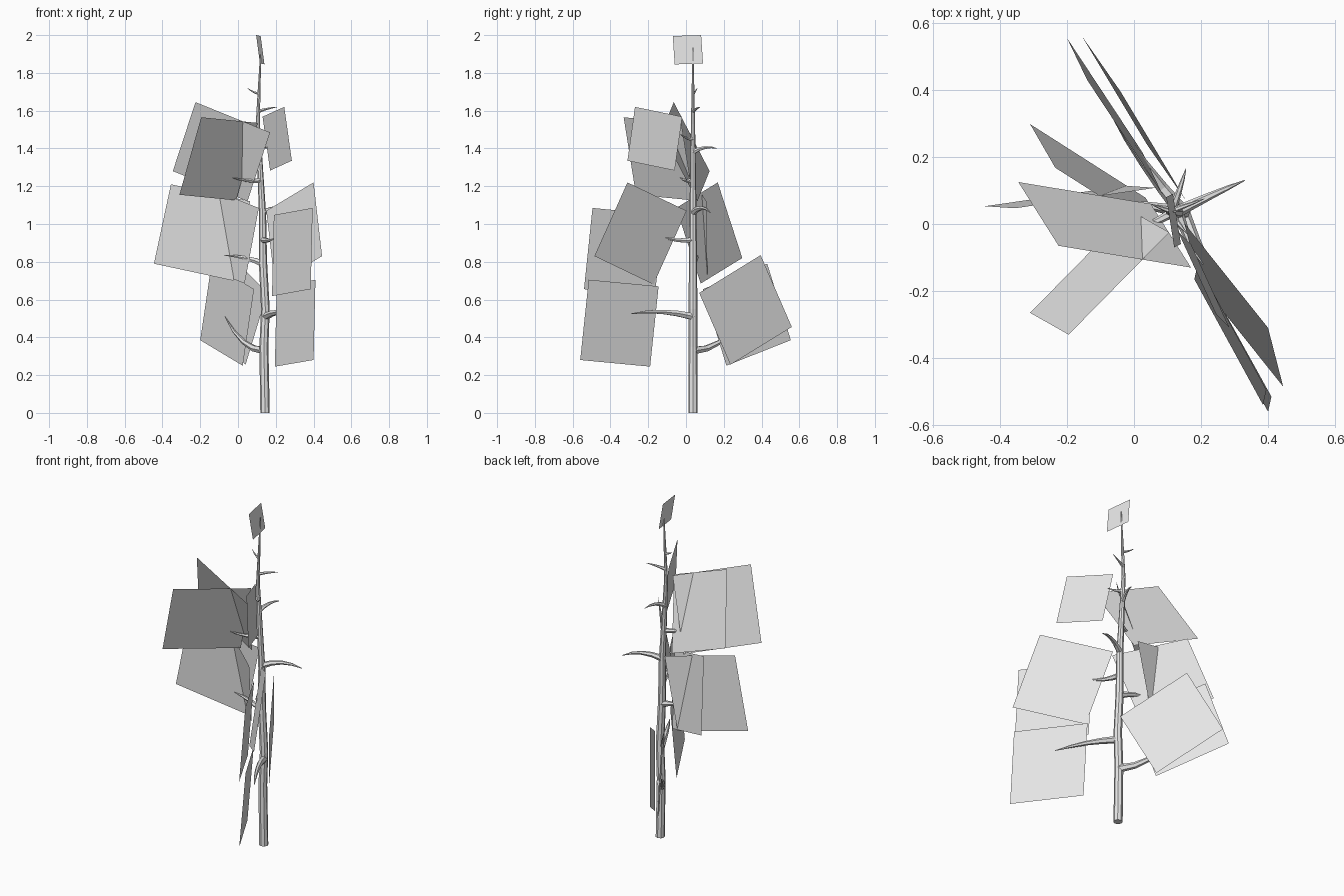
import bpy, bmesh, math
from mathutils import Vector

grey = bpy.data.materials.new("pale_grey")
grey.diffuse_color = (0.8, 0.8, 0.8, 1)


def finish(name, bm):
    mesh = bpy.data.meshes.new(name)
    bm.to_mesh(mesh)
    bm.free()
    mesh.materials.append(grey)
    ob = bpy.data.objects.new(name, mesh)
    bpy.context.collection.objects.link(ob)
    return ob


def tube(name, path, radii, sides):
    """Tapered tube following a path of points."""
    bm = bmesh.new()
    pts = [Vector(p) for p in path]
    rings = []
    for i, p in enumerate(pts):
        d = (pts[min(i + 1, len(pts) - 1)] - pts[max(i - 1, 0)]).normalized()
        if name == "trunk":
            d = Vector((0, 0, 1))
        ref = Vector((1, 0, 0)) if abs(d.z) > 0.8 else Vector((0, 0, 1))
        u = d.cross(ref).normalized()
        v = d.cross(u)
        rings.append([bm.verts.new(p + radii[i] * (u * math.cos(a) + v * math.sin(a)))
                      for a in (2 * math.pi * k / sides for k in range(sides))])
    for a, b in zip(rings, rings[1:]):
        for k in range(sides):
            n = (k + 1) % sides
            bm.faces.new((a[k], a[n], b[n], b[k]))
    bm.faces.new(rings[0][::-1])
    bm.faces.new(rings[-1])
    bmesh.ops.recalc_face_normals(bm, faces=bm.faces[:])
    return finish(name, bm)


def card(name, a, b, d):
    """Flat square leaf card from a corner and its two neighbours."""
    a, b, d = Vector(a), Vector(b), Vector(d)
    bm = bmesh.new()
    bm.faces.new([bm.verts.new(p) for p in (a, b, b + d - a, d)])
    return finish(name, bm)


# Trunk: x, z, radius (y stays constant)
trunk = [(.143, 0, .025), (.137, .35, .024), (.145, .55, .023), (.132, .8, .022),
         (.13, 1.05, .019), (.117, 1.3, .015), (.105, 1.53, .011),
         (.112, 1.72, .007), (.122, 1.935, .003)]
tube("trunk", [(x, .037, z) for x, z, r in trunk], [r for x, z, r in trunk], 8)

# Branches: base radius, start, middle, tip
branches = [
    (.022, (.14, .04, .33), (.03, .18, .375), (-.07, .33, .51)),
    (.021, (.145, .037, .51), (.22, -.13, .535), (.31, -.29, .525)),
    (.019, (.132, .037, .79), (.04, .055, .82), (-.075, .07, .835)),
    (.017, (.13, .037, .915), (.165, -.05, .915), (.205, -.12, .93)),
    (.018, (.13, .037, 1.06), (.23, .085, 1.085), (.33, .13, 1.06)),
    (.015, (.12, .037, 1.23), (.05, .0, 1.23), (-.03, -.03, 1.245)),
    (.014, (.112, .037, 1.38), (.135, .1, 1.405), (.155, .165, 1.4)),
    (.012, (.11, .037, 1.45), (.13, .005, 1.455), (.16, -.03, 1.475)),
    (.010, (.105, .037, 1.595), (.155, .055, 1.61), (.21, .075, 1.62)),
    (.008, (.112, .037, 1.69), (.08, .048, 1.70), (.05, .06, 1.72)),
]
for i, (r, a, m, t) in enumerate(branches):
    a, m, t = Vector(a), Vector(m), Vector(t)
    # smooth curve through the middle point
    c = 2 * m - (a + t) / 2
    path = [a * (1 - s) ** 2 + c * 2 * s * (1 - s) + t * s * s for s in (0, .25, .5, .75, 1)]
    tube(f"branch_{i + 1}", path, [r, r * .8, r * .6, r * .4, r * .08], 6)

# Foliage cards
cards = [
    ((.12, -.07, 1.995), (.096, .08, 2.0), (.14, -.06, 1.845)),
    ((-.225, -.065, 1.645), (.17, -.13, 1.485), (-.345, .125, 1.28)),
    ((-.195, -.33, 1.565), (.105, -.025, 1.535), (-.31, -.265, 1.155)),
    ((-.355, .047, 1.21), (.065, .108, 1.12), (-.445, .053, .79)),
    ((-.235, .168, 1.22), (.11, -.052, 1.085), (-.31, .298, .82)),
    ((-.04, .395, .835), (.155, .07, .635), (-.155, .56, .455)),
    ((-.14, .43, .79), (.085, .089, .655), (-.2, .555, .385)),
    ((.245, -.27, 1.62), (.13, -.02, 1.568), (.285, -.31, 1.335)),
    ((.4, -.31, 1.22), (.15, .003, 1.07), (.445, -.485, .83)),
    ((.395, -.495, 1.085), (.19, -.12, 1.048), (.385, -.54, .655)),
    ((.41, -.515, .705), (.205, -.145, .67), (.4, -.56, .28)),
]
for i, c in enumerate(cards):
    card(f"leaf_card_{i + 1}", *c)
